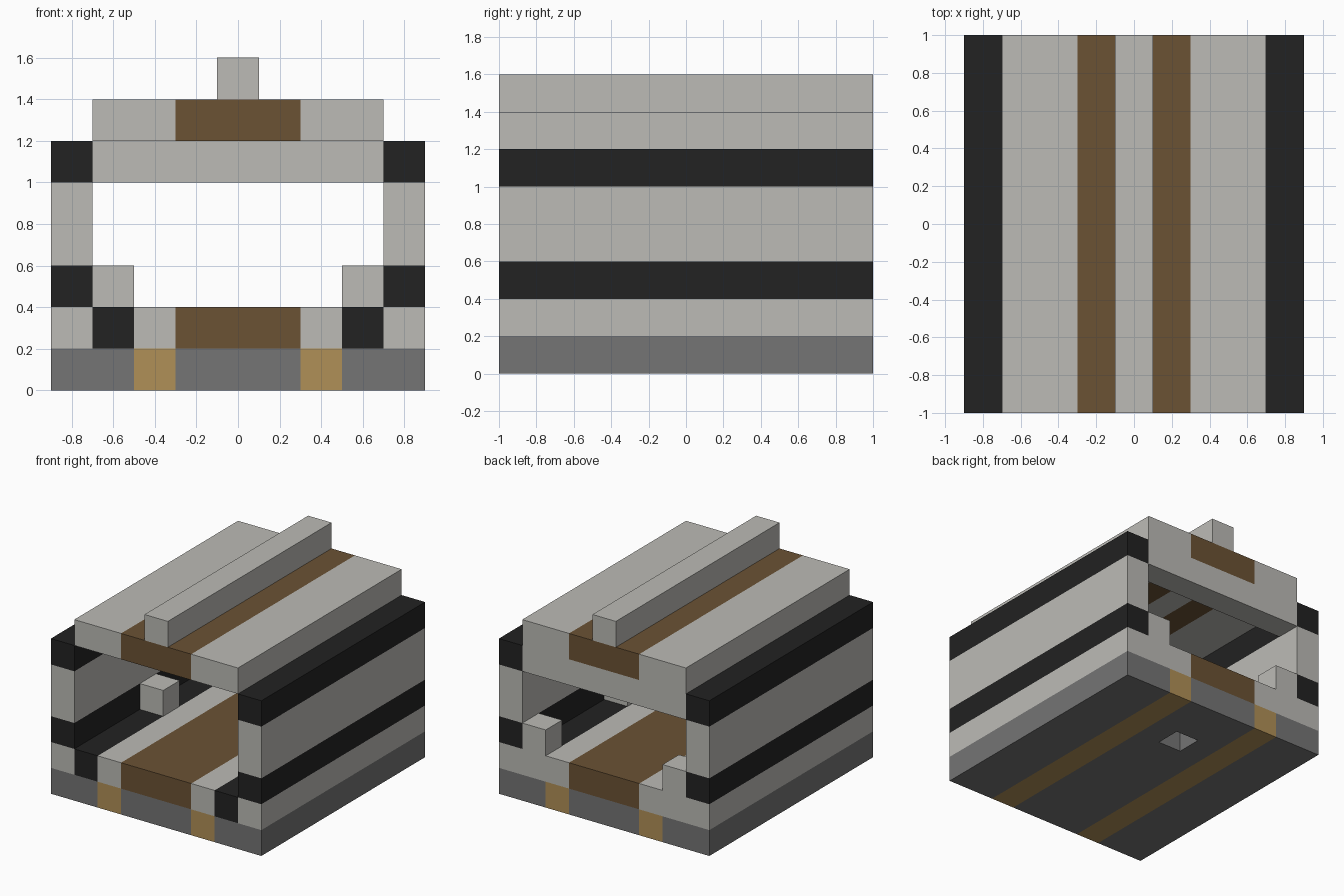
import bpy
import bmesh
from mathutils import Matrix, Vector

cube = bpy.data.objects.get("Cube")
if cube:
    bpy.data.objects.remove(cube, do_unlink=True)


def linear(v):
    v /= 255
    return v / 12.92 if v <= 0.04045 else ((v + 0.055) / 1.055) ** 2.4


def material(name, *rgb):
    mat = bpy.data.materials.new(name)
    mat.use_nodes = True
    colour = [linear(v) for v in rgb] + [1]
    mat.diffuse_color = colour
    mat.node_tree.nodes["Principled BSDF"].inputs["Base Color"].default_value = colour
    return mat


stone = material("pale stone", 188, 187, 182)
black = material("black", 34, 34, 34)
brown = material("dark brown", 107, 82, 52)
tan = material("tan", 176, 144, 87)
grey = material("mid grey", 117, 117, 117)


def part(name, mat, *boxes, mirror=False):
    """One object made of boxes, each given as x, y and z ranges."""
    bm = bmesh.new()
    for box in boxes:
        low, high = Vector(r[0] for r in box), Vector(r[1] for r in box)
        place = Matrix.Translation((low + high) / 2) @ Matrix.Diagonal((*(high - low), 1))
        bmesh.ops.create_cube(bm, size=1, matrix=place)
    mesh = bpy.data.meshes.new(name)
    bm.to_mesh(mesh)
    bm.free()
    mesh.materials.append(mat)
    obj = bpy.data.objects.new(name, mesh)
    bpy.context.collection.objects.link(obj)
    if mirror:
        obj.modifiers.new("mirror", "MIRROR").use_mirror_merge = False
    return obj


# Ranges shared by several parts
full = (-1, 1)
back = (0.8, 1)
wall, ledge, strip, inner = (0.7, 0.9), (0.5, 0.7), (0.3, 0.5), (0.1, 0.3)
centre = (-0.1, 0.1)
base, floor, roof = (0, 0.2), (0.2, 0.4), (1.2, 1.4)

# Base slab with a small square hole underneath
part("base_sides", grey, ((0.5, 0.9), full, base), mirror=True)
part("base_stripe", tan, (strip, full, base), mirror=True)
part("base_middle_sides", grey, (inner, full, base), mirror=True)
part("base_middle", grey, (centre, (-1, 0.4), base), (centre, (0.6, 1), base))

# Floor, with dark gutters closed at the back
part("floor_carpet", brown, ((-0.3, 0.3), full, floor))
part("floor_strip", stone, (strip, full, floor), mirror=True)
part("floor_gutter", black, (ledge, (-1, 0.8), floor), mirror=True)
part("gutter_end", stone, (ledge, back, floor), mirror=True)

# Banded side walls
for name, mat, height in (("wall_foot", stone, floor), ("wall_lower_band", black, (0.4, 0.6)),
                          ("wall_panel", stone, (0.6, 1)), ("wall_upper_band", black, (1, 1.2))):
    part(name, mat, (wall, full, height), mirror=True)

# Small blocks along the inside of the walls
part("side_blocks", stone, (ledge, (-0.2, 0), (0.4, 0.6)), (ledge, back, (0.4, 0.6)), mirror=True)

# Back beam, roof and ridge
part("back_beam", stone, ((-0.7, 0.7), back, (1, 1.2)))
part("roof_sides", stone, ((0.3, 0.7), full, roof), mirror=True)
part("roof_stripe", brown, (inner, full, roof), mirror=True)
part("roof_centre_ends", brown, (centre, (-1, -0.8), roof), (centre, back, roof))
part("roof_centre", stone, (centre, (-0.8, 0.8), roof))
part("ridge", stone, (centre, full, (1.4, 1.6)))
